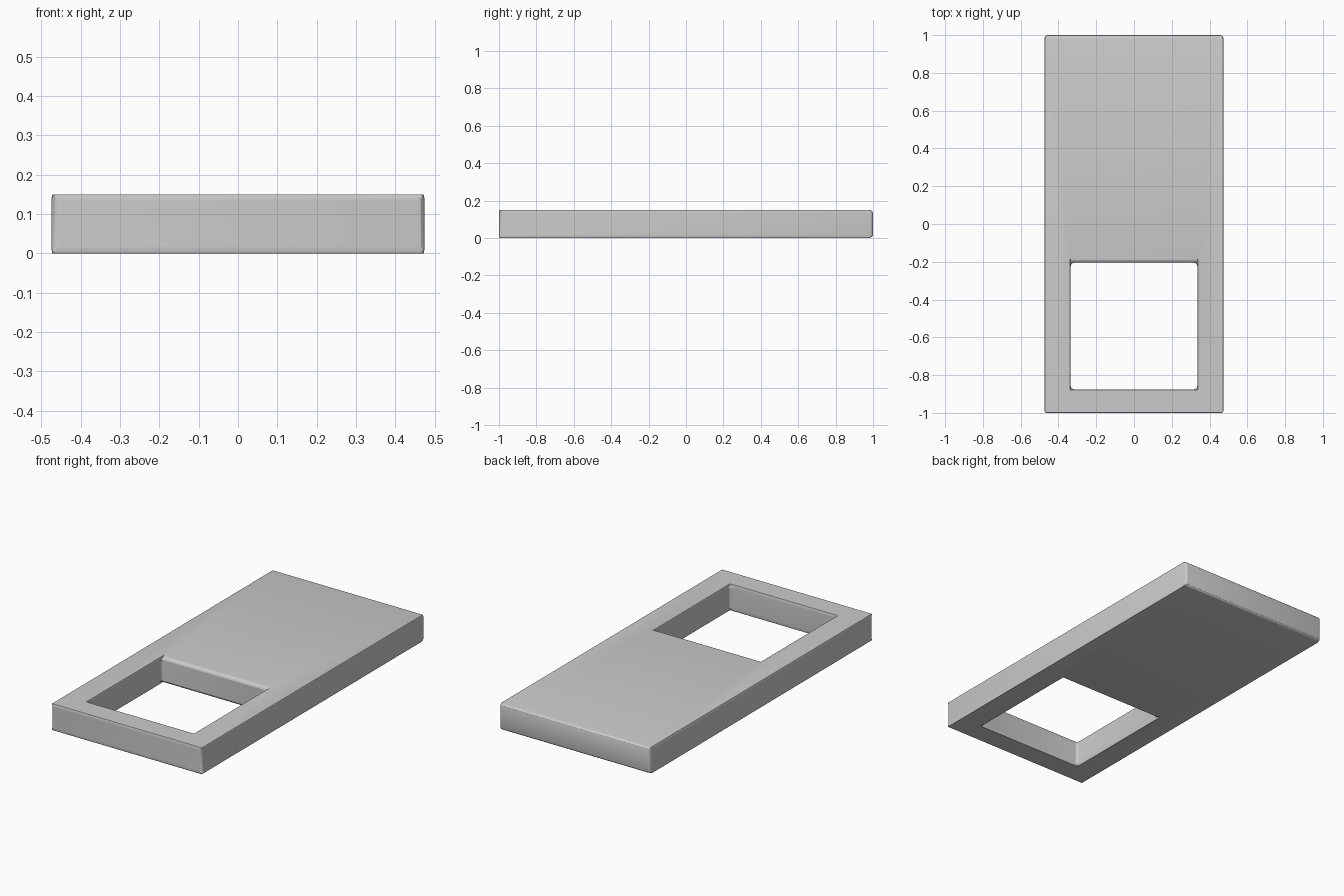
import bpy, bmesh, math

if "Cube" in bpy.data.objects:
    bpy.data.objects.remove(bpy.data.objects["Cube"])

HALF_W, HALF_L, HEIGHT = 0.474, 1.0, 0.15
HOLE_HALF, HOLE_Y = 0.335, -0.54
BEVEL = 0.017


def rectangle(bm, half_x, half_y, centre_y, z):
    corners = ((-1, -1), (1, -1), (1, 1), (-1, 1))
    return [bm.verts.new((sx * half_x, centre_y + sy * half_y, z)) for sx, sy in corners]


# Flat plate with a square window near the front end
bm = bmesh.new()
rings = [
    rectangle(bm, HALF_W, HALF_L, 0, 0),
    rectangle(bm, HALF_W, HALF_L, 0, HEIGHT),
    rectangle(bm, HOLE_HALF, HOLE_HALF, HOLE_Y, HEIGHT),
    rectangle(bm, HOLE_HALF, HOLE_HALF, HOLE_Y, 0),
]
# Bridge outer wall, top, window wall and underside
for a, b in zip(rings, rings[1:] + rings[:1]):
    for i in range(4):
        j = (i + 1) % 4
        bm.faces.new((a[i], a[j], b[j], b[i]))
bmesh.ops.recalc_face_normals(bm, faces=bm.faces[:])

mesh = bpy.data.meshes.new("window_plate")
bm.to_mesh(mesh)
bm.free()
plate = bpy.data.objects.new("window_plate", mesh)
bpy.context.collection.objects.link(plate)

# Small rounded edges, inside and out
bevel = plate.modifiers.new("rounded_edges", 'BEVEL')
bevel.width = BEVEL
bevel.segments = 3
bevel.limit_method = 'ANGLE'
bevel.angle_limit = math.radians(40)

bpy.context.view_layer.objects.active = plate
plate.select_set(True)
bpy.ops.object.modifier_apply(modifier=bevel.name)
bpy.ops.object.shade_smooth_by_angle(angle=math.radians(20))
